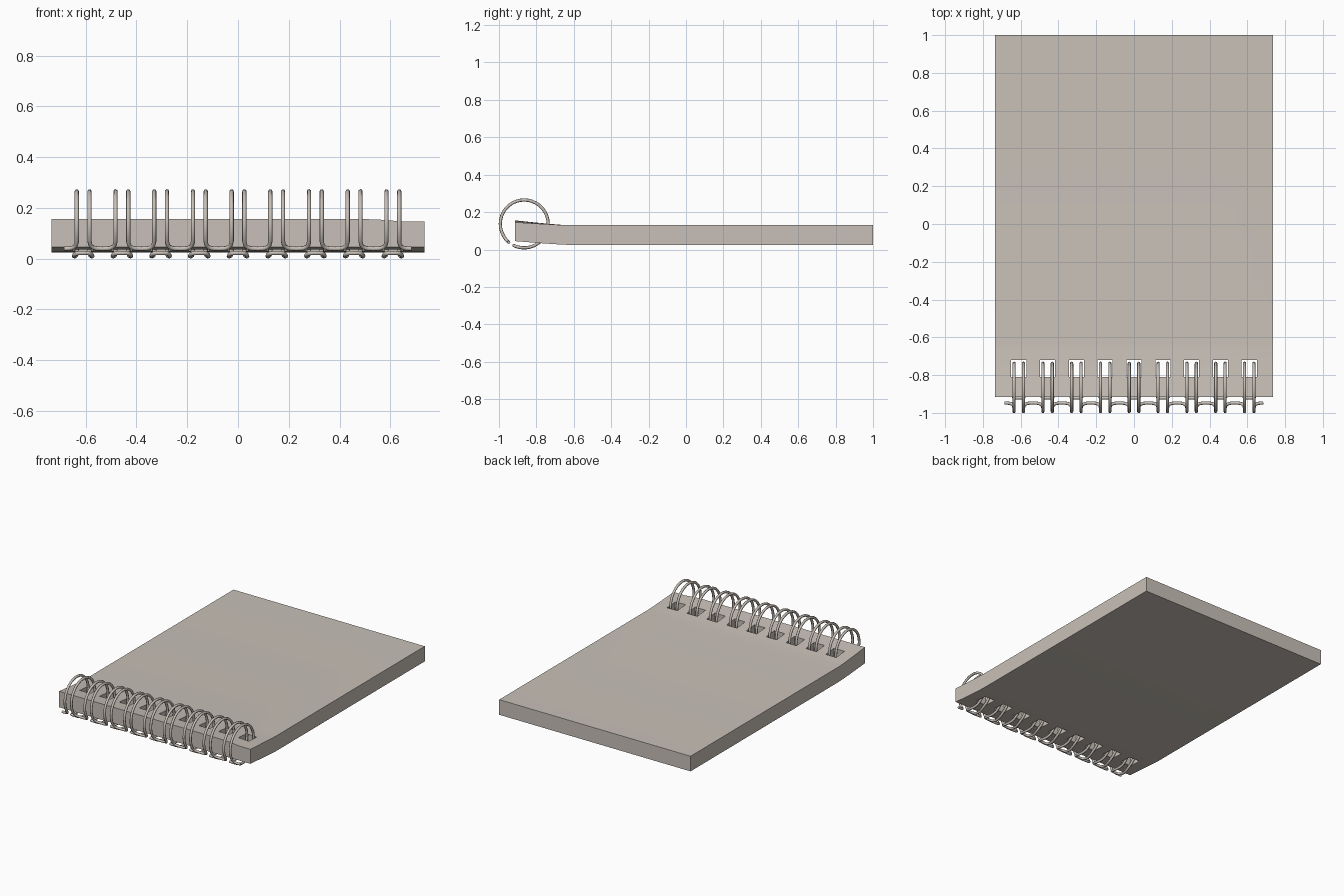
import bpy, bmesh, math

if "Cube" in bpy.data.objects:
    bpy.data.objects.remove(bpy.data.objects["Cube"])

mat = bpy.data.materials.new("warm grey")
mat.diffuse_color = (0.58, 0.53, 0.48, 1)
mat.use_nodes = True
mat.node_tree.nodes["Principled BSDF"].inputs["Base Color"].default_value = mat.diffuse_color

HOLES = [(i - 4) * 0.1525 for i in range(9)]
HW, HY0, HY1 = 0.04, -0.81, -0.72     # hole half width and y range


def finish(name, mesh, angle):
    ob = bpy.data.objects.new(name, mesh)
    bpy.context.collection.objects.link(ob)
    mesh.materials.clear()
    mesh.materials.append(mat)
    mesh.shade_smooth()
    mesh.set_sharp_from_angle(angle=math.radians(angle))
    return ob


# Pad: a thick block, gently lifted at the bound end, with punched holes
xs = [-0.735] + [c + s * HW for c in HOLES for s in (-1, 1)] + [0.735]
ys = [-0.915, HY0, HY1, -0.67, -0.63, 1.0]


def lift(y):
    if y > -0.63:
        return 0.0
    return min(1.0, (-0.63 - y) / 0.285) ** 1.2


def top_z(x, y):
    dip = 0.01 if x > 0.62 else (0.003 if x > 0.55 else 0)
    return 0.13 + (0.026 - dip) * lift(y)


def bottom_z(x, y):
    return 0.025 + 0.02 * lift(y)


bm = bmesh.new()
grid = [[[bm.verts.new((x, y, f(x, y))) for y in ys] for x in xs]
        for f in (bottom_z, top_z)]
bot, top = grid


def solid(i, j):
    if not (0 <= i < len(xs) - 1 and 0 <= j < len(ys) - 1):
        return False
    return not (i % 2 == 1 and j == 1)


def wall(a, b):
    bm.faces.new((bot[a[0]][a[1]], bot[b[0]][b[1]],
                  top[b[0]][b[1]], top[a[0]][a[1]]))


for i in range(len(xs) - 1):
    for j in range(len(ys) - 1):
        if not solid(i, j):
            continue
        c = [(i, j), (i + 1, j), (i + 1, j + 1), (i, j + 1)]
        bm.faces.new([top[a][b] for a, b in c])
        bm.faces.new([bot[a][b] for a, b in reversed(c)])
        for k, (di, dj) in enumerate([(0, -1), (1, 0), (0, 1), (-1, 0)]):
            if not solid(i + di, j + dj):
                wall(c[k], c[(k + 1) % 4])
bmesh.ops.recalc_face_normals(bm, faces=bm.faces)
me = bpy.data.meshes.new("paper_pad")
bm.to_mesh(me)
bm.free()
finish("paper_pad", me, 30)

# Binding: one continuous twin-loop wire
CY, CZ, R, WIRE = -0.865, 0.137, 0.128, 0.0085


def on_ring(x, deg):
    a = math.radians(deg)
    return (x, CY + R * math.cos(a), CZ + R * math.sin(a))


# half of one pair: (offset from hole centre, angle round the ring)
half = [(0.076, 230), (0.058, 229.5), (0.044, 228), (0.034, 225),
        (0.028, 220), (0.025, 212)]
half += [(0.025, a) for a in range(200, -60, -10)]
half += [(0.025, -65), (0.028, -76), (0.033, -86), (0.036, -96),
         (0.035, -106), (0.029, -113), (0.018, -116)]
path = []
for c in HOLES:
    path += [on_ring(c - o, a) for o, a in half]
    path += [on_ring(c + o, a) for o, a in reversed(half[1:])]
path.append(on_ring(HOLES[-1] + 0.074, 230))

cu = bpy.data.curves.new("wire_path", 'CURVE')
cu.dimensions = '3D'
cu.bevel_depth = WIRE
cu.bevel_resolution = 2
cu.use_fill_caps = True
sp = cu.splines.new('POLY')
sp.points.add(len(path) - 1)
for p, co in zip(sp.points, path):
    p.co = (*co, 1)
tmp = bpy.data.objects.new("wire_path", cu)
bpy.context.collection.objects.link(tmp)
dg = bpy.context.evaluated_depsgraph_get()
wire = bpy.data.meshes.new_from_object(tmp.evaluated_get(dg))
bpy.data.objects.remove(tmp)
finish("binding_wire", wire, 50)
